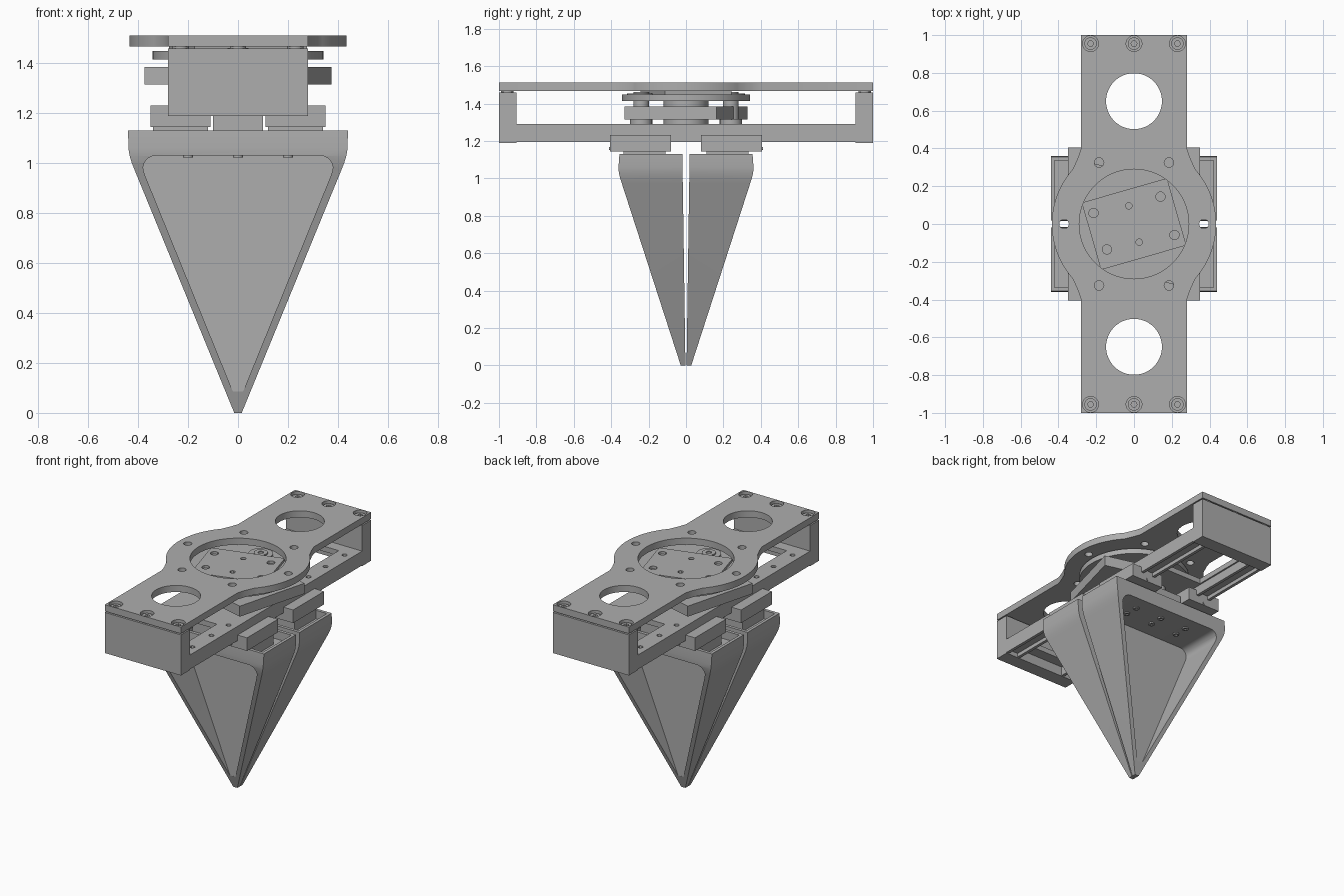
import bpy, bmesh, math
from mathutils import Matrix

if "Cube" in bpy.data.objects:
    bpy.data.objects.remove(bpy.data.objects["Cube"])

grey = bpy.data.materials.new("machined grey")
grey.diffuse_color = (0.42, 0.42, 0.42, 1)
grey.use_nodes = True
grey.node_tree.nodes["Principled BSDF"].inputs["Base Color"].default_value = grey.diffuse_color


def finish(ob, smooth=True):
    ob.data.materials.clear()
    ob.data.materials.append(grey)
    bpy.ops.object.select_all(action='DESELECT')
    ob.select_set(True)
    bpy.context.view_layer.objects.active = ob
    if smooth:
        bpy.ops.object.shade_smooth_by_angle(angle=math.radians(30))
    return ob


def from_bm(name, bm):
    bmesh.ops.recalc_face_normals(bm, faces=bm.faces)
    me = bpy.data.meshes.new(name)
    bm.to_mesh(me)
    bm.free()
    ob = bpy.data.objects.new(name, me)
    bpy.context.collection.objects.link(ob)
    return finish(ob)


def box(name, x0, x1, y0, y1, z0, z1):
    bm = bmesh.new()
    bmesh.ops.create_cube(bm, size=1)
    for v in bm.verts:
        v.co = ((x0 + x1) / 2 + v.co.x * (x1 - x0), (y0 + y1) / 2 + v.co.y * (y1 - y0),
                (z0 + z1) / 2 + v.co.z * (z1 - z0))
    return from_bm(name, bm)


def circle(x, y, r, n=24, a0=0.0, a1=360.0):
    steps = n if a1 - a0 >= 360 else n + 1
    return [(x + r * math.cos(math.radians(a0 + (a1 - a0) * i / n)),
             y + r * math.sin(math.radians(a0 + (a1 - a0) * i / n))) for i in range(steps)]


def rect(x0, x1, y0, y1):
    return [(x0, y0), (x1, y0), (x1, y1), (x0, y1)]


def plate(name, loops, z0, z1, angle=0):
    """Flat plate: first loop is the outline, the rest are holes."""
    cu = bpy.data.curves.new(name, 'CURVE')
    cu.dimensions = '2D'
    cu.fill_mode = 'BOTH'
    cu.extrude = (z1 - z0) / 2
    for loop in loops:
        sp = cu.splines.new('POLY')
        sp.points.add(len(loop) - 1)
        for p, (x, y) in zip(sp.points, loop):
            p.co = (x, y, 0, 1)
        sp.use_cyclic_u = True
    ob = bpy.data.objects.new(name, cu)
    bpy.context.collection.objects.link(ob)
    bpy.ops.object.select_all(action='DESELECT')
    ob.select_set(True)
    bpy.context.view_layer.objects.active = ob
    bpy.ops.object.convert(target='MESH')
    ob = bpy.context.view_layer.objects.active
    ob.data.transform(Matrix.Translation((0, 0, (z0 + z1) / 2)) @ Matrix.Rotation(math.radians(angle), 4, 'Z'))
    bm = bmesh.new()
    bm.from_mesh(ob.data)
    bmesh.ops.remove_doubles(bm, verts=bm.verts, dist=1e-5)
    bmesh.ops.recalc_face_normals(bm, faces=bm.faces)
    bm.to_mesh(ob.data)
    bm.free()
    return finish(ob)


def disc(name, x, y, r, z0, z1, hole=0, n=24):
    return plate(name, [circle(x, y, r, n)] + ([circle(x, y, hole, 6)] if hole else []), z0, z1)


def cut(ob, cutter):
    mod = ob.modifiers.new("cut", 'BOOLEAN')
    mod.operation, mod.solver, mod.object = 'DIFFERENCE', 'EXACT', cutter
    finish(ob, False)
    bpy.ops.object.modifier_apply(modifier=mod.name)
    bpy.data.objects.remove(cutter)
    finish(ob)


# Top plate with central ring, lightening holes and screw holes
outline = ([(0.28, -1), (0.28, -0.40), (0.295, -0.355)] + circle(0, 0, 0.435, 28, -42, 42)
           + [(0.295, 0.355), (0.28, 0.40), (0.28, 1)])
outline += [(-x, -y) for x, y in outline]
holes = [circle(0, 0, 0.29, 64)]
holes += [circle(0, s * 0.65, 0.148, 48) for s in (-1, 1)]
holes += [circle(s * 0.37, 0, 0.025, 16) for s in (-1, 1)]
holes += [circle(sx * 0.185, sy * 0.325, 0.025, 16) for sx in (-1, 1) for sy in (-1, 1)]
screws = [(x, s * 0.955) for x in (-0.23, 0, 0.23) for s in (-1, 1)]
holes += [circle(x, y, 0.042, 20) for x, y in screws]
plate("top_plate", [outline] + holes, 1.468, 1.512)
for x, y in screws:
    disc("plate_screw", x, y, 0.033, 1.46, 1.497, 0.016)

# Base plate with two windows, carrying two linear rails
base_holes = [rect(-0.16, 0.16, s * 0.64 - 0.19, s * 0.64 + 0.19) for s in (-1, 1)]
base_holes += [circle(sx * 0.225, y, 0.016, 12) for sx in (-1, 1)
               for y in (-0.8, -0.6, -0.42, 0.42, 0.6, 0.8)]
plate("base_plate", [rect(-0.28, 0.28, -0.945, 0.945)] + base_holes, 1.255, 1.29)
for sx in (-1, 1):
    box("rail_channel", sx * 0.225 - 0.055, sx * 0.225 + 0.055, -0.945, 0.945, 1.22, 1.256)
    for dx in (-0.045, 0.045):
        box("rail_lip", sx * 0.225 + dx - 0.01, sx * 0.225 + dx + 0.01, -0.945, 0.945, 1.195, 1.221)

# Rotor: lower link bar, disc and visible drive plate
plate("link_bar", [rect(-0.32, 0.32, -0.255, 0.255)], 1.315, 1.385, -15)
disc("rotor_disc", 0, 0, 0.342, 1.415, 1.45, n=64)
rotor_holes = [circle(x, y, 0.025, 12) for x, y in
               ((-0.19, 0.115), (0.175, 0.10), (0.19, -0.115), (-0.175, -0.09))]
rotor_holes += [circle(0, s * 0.1, 0.017, 12) for s in (-1, 1)]
plate("drive_plate", [rect(-0.235, 0.235, -0.185, 0.185)] + rotor_holes, 1.449, 1.467, 16)
disc("rotor_shaft", 0, 0, 0.12, 1.28, 1.42)

for s in (-1, 1):
    # End block closing the frame
    box("end_block", -0.28, 0.28, min(s * 0.905, s), max(s * 0.905, s), 1.19, 1.46)

    # Pivot pin with stacked collars
    disc("pivot_pin", 0, s * 0.24, 0.042, 1.13, 1.462, 0.018)
    disc("pivot_collar", 0, s * 0.24, 0.06, 1.29, 1.317)
    disc("pivot_washer", 0, s * 0.24, 0.075, 1.448, 1.455)

    # Carriages sliding on the rails, with mounting feet and screws
    y0, y1 = sorted((s * 0.08, s * 0.405))
    f0, f1 = sorted((s * 0.11, s * 0.335))
    for sx in (-1, 1):
        c = sx * 0.23
        box("carriage", c - 0.12, c + 0.12, y0, y1, 1.145, 1.232)
        box("carriage_foot", c - 0.11, c + 0.11, f0, f1, 1.07, 1.146)
        bm = bmesh.new()
        bmesh.ops.create_cone(bm, cap_ends=True, segments=12, radius1=0.009, radius2=0.009, depth=0.008,
                              matrix=Matrix.Translation((c, s * 0.407, 1.16)) @ Matrix.Rotation(math.pi / 2, 4, 'X'))
        from_bm("carriage_screw", bm)
    box("pin_bracket", -0.1, 0.1, f0, f1, 1.07, 1.19)

    # Tapered finger: lofted rectangles
    bm = bmesh.new()
    rings = []
    for z, hx, yi, yo in ((0, 0.015, 0.003, 0.028), (0.97, 0.413, 0.017, 0.342), (1.0, 0.425, 0.018, 0.352),
                          (1.03, 0.434, 0.018, 0.359), (1.06, 0.439, 0.018, 0.361), (1.13, 0.44, 0.019, 0.356)):
        rings.append([bm.verts.new((x, s * y, z)) for x, y in rect(-hx, hx, yi, yo)])
    for a, b in zip(rings, rings[1:]):
        for i in range(4):
            bm.faces.new((a[i], a[(i + 1) % 4], b[(i + 1) % 4], b[i]))
    bm.faces.new(rings[0])
    bm.faces.new(rings[-1])
    finger = from_bm("finger", bm)

    # Deep outer recess with rounded upper corners
    half = [(0.02, 0.085), (0.37, 0.945)] + circle(0.33, 0.98, 0.05, 6, -10, 90)
    profile = half + [(-x, z) for x, z in reversed(half)]
    bm = bmesh.new()
    front = [bm.verts.new((x, s * 0.055, z)) for x, z in profile]
    back = [bm.verts.new((x, s * 0.6, z)) for x, z in profile]
    for i in range(len(front)):
        j = (i + 1) % len(front)
        bm.faces.new((front[i], front[j], back[j], back[i]))
    bm.faces.new(front)
    bm.faces.new(back)
    cut(finger, from_bm("recess_cutter", bm))

    # Shallow tray in the finger top
    t0, t1 = sorted((s * 0.04, s * 0.335))
    cut(finger, box("tray_cutter", -0.42, 0.42, t0, t1, 1.075, 1.3))

    # Mounting screws under the finger ceiling
    for x in (-0.2, 0, 0.2):
        for y in (0.17, 0.26):
            disc("finger_screw", x, s * y, 0.02, 1.022, 1.04, 0.01, 16)
